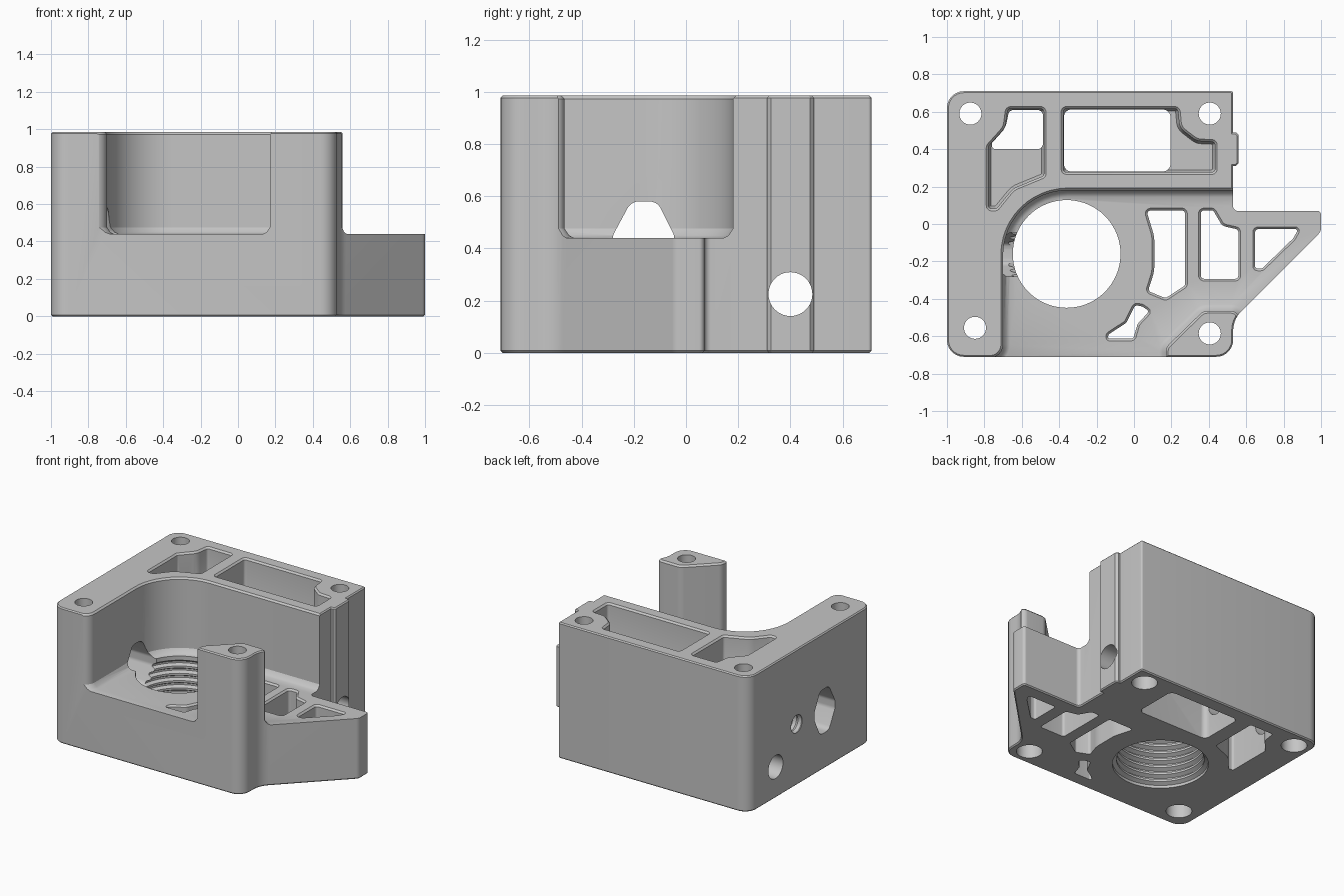
import bpy, bmesh, math
from mathutils import Vector

if "Cube" in bpy.data.objects:
    bpy.data.objects.remove(bpy.data.objects["Cube"])

H, FLOOR = 0.985, 0.44

grey = bpy.data.materials.new("plain grey")
grey.use_nodes = True
grey.diffuse_color = (0.56, 0.56, 0.56, 1)
grey.node_tree.nodes["Principled BSDF"].inputs["Base Color"].default_value = (0.56, 0.56, 0.56, 1)


def rounded(points, radius=0.03, seg=7):
    """Closed outline with rounded corners; a point may carry its own radius."""
    ps = [Vector(p[:2]) for p in points]
    n, out = len(ps), []
    if sum(ps[i - 1].cross(ps[i]) for i in range(n)) < 0:
        ps, points = ps[::-1], points[::-1]
    for i, p in enumerate(ps):
        r = points[i][2] if len(points[i]) > 2 else radius
        a, b = ps[i - 1] - p, ps[(i + 1) % n] - p
        half = a.angle(b) / 2
        if r == 0 or half > 1.55:
            out.append(p)
            continue
        t = min(r / math.tan(half), 0.48 * a.length, 0.48 * b.length)
        r = t * math.tan(half)
        c = p + (a.normalized() + b.normalized()).normalized() * r / math.sin(half)
        v1, v2 = p + a.normalized() * t - c, p + b.normalized() * t - c
        ang = v1.angle(v2)
        for k in range(seg + 1):
            f = k / seg
            out.append(c + (v1 * math.sin((1 - f) * ang) + v2 * math.sin(f * ang)) / math.sin(ang))
    return out


def inset(ring, d):
    """Move an outline inward by d (outward when negative)."""
    out = []
    for i, p in enumerate(ring):
        e1 = (p - ring[i - 1]).normalized()
        e2 = (ring[(i + 1) % len(ring)] - p).normalized()
        n1, n2 = Vector((-e1.y, e1.x)), Vector((-e2.y, e2.x))
        out.append(p + (n1 + n2) * d / (1 + n1.dot(n2)))
    return out


def circle(u, v, r, n=40):
    return [Vector((u + r * math.cos(k * math.tau / n), v + r * math.sin(k * math.tau / n))) for k in range(n)]


def stack(name, rings, along_x=False):
    """Skin a list of (height, outline) rings into a closed solid."""
    bm = bmesh.new()
    loops = [[bm.verts.new((w, p.x, p.y) if along_x else (p.x, p.y, w)) for p in ring] for w, ring in rings]
    n = len(loops[0])
    for lo, hi in zip(loops, loops[1:]):
        for i in range(n):
            bm.faces.new((lo[i], lo[(i + 1) % n], hi[(i + 1) % n], hi[i]))
    bm.faces.new(loops[0][::-1])
    bm.faces.new(loops[-1])
    mesh = bpy.data.meshes.new(name)
    bm.to_mesh(mesh)
    bm.free()
    mesh.materials.append(grey)
    ob = bpy.data.objects.new(name, mesh)
    bpy.context.collection.objects.link(ob)
    return ob


def layers(outline, *steps):
    return [(z, inset(outline, d) if d else outline) for z, d in steps]


# Main block with the side wing and guide rail in one outline
outline = rounded([
    (-1, -0.71, 0.09), (0.53, -0.71, 0.09), (0.53, -0.51, 0.15), (1, -0.04, 0.05),
    (1, 0.07, 0.02), (0.53, 0.07, 0.025), (0.53, 0.31, 0), (0.545, 0.31, 0),
    (0.56, 0.325, 0), (0.56, 0.475, 0), (0.545, 0.49, 0), (0.53, 0.49, 0),
    (0.53, 0.71, 0.012), (-1, 0.71, 0.09)])
body = stack("housing_block", layers(outline, (0, 0.008), (0.008, 0), (H - 0.008, 0), (H, 0.008)))
cutters = []


def cut(*args, **kw):
    ob = stack("cutter", *args, **kw)
    ob.hide_render = True
    cutters.append(ob)


# Open bay around the corner post, with filleted floor
bay = rounded([
    (-0.85, -1, 0), (-0.85, -0.715, 0), (-0.70, -0.715, 0.07), (-0.70, 0.18, 0.345), (1.3, 0.18, 0),
    (1.3, -1, 0), (0.56, -1, 0), (0.56, -0.465, 0.04), (0.37, -0.465, 0.06),
    (0.17, -0.66, 0.06), (0.17, -1, 0)], seg=12)
cut(layers(bay, (FLOOR, 0.036), (FLOOR + 0.01, 0.017), (FLOOR + 0.036, 0), (H - 0.012, 0), (H + 0.01, -0.022)))

# Lightening holes through the floor
floor_holes = [
    [(0.05, 0.085), (0.285, 0.085), (0.285, -0.335), (0.17, -0.41),
     (0.06, -0.365), (0.097, -0.25, 0.2), (0.097, -0.07, 0.2)],
    [(0.345, 0.085), (0.43, 0.085), (0.48, 0), (0.57, -0.02), (0.57, -0.305), (0.345, -0.305)],
    [(0.635, -0.015), (0.9, -0.015), (0.86, -0.085), (0.69, -0.25), (0.635, -0.25)],
    [(-0.15, -0.625), (0.005, -0.625), (0.03, -0.54), (0.1, -0.465), (0.05, -0.43),
     (0, -0.42), (-0.05, -0.52), (-0.15, -0.585)]]
for pts in floor_holes:
    cut(layers(rounded(pts), (-0.02, 0.012), (FLOOR - 0.012, 0.012), (FLOOR + 0.01, -0.01)))

# Pockets in the tall back wall
left_pocket = [(-0.79, 0.07), (-0.73, 0.07), (-0.64, 0.18, 0.1), (-0.47, 0.25), (-0.47, 0.628),
               (-0.685, 0.628), (-0.70, 0.52, 0.08), (-0.79, 0.42)]
right_pocket = [(-0.39, 0.265), (0.445, 0.265), (0.445, 0.45), (0.34, 0.455, 0.06),
                (0.255, 0.52, 0.06), (0.245, 0.628), (-0.39, 0.628)]
for pts, z in ((left_pocket, 0.56), (right_pocket, FLOOR - 0.01)):
    cut(layers(rounded(pts), (z, 0.025), (z + 0.025, 0.012), (H - 0.012, 0.012), (H + 0.01, -0.01)))
cut(layers(rounded(left_pocket), (-0.02, 0.014), (0.33, 0.014)))
cut(layers(rounded([(-0.76, 0.40), (-0.487, 0.40), (-0.487, 0.61), (-0.668, 0.61),
                    (-0.685, 0.52, 0.08), (-0.76, 0.44)]), (0.2, 0), (0.7, 0)))
cut(layers(rounded([(-0.375, 0.281), (0.195, 0.281), (0.195, 0.612), (-0.375, 0.612)], 0.04), (-0.02, 0), (0.6, 0)))

# Corner bolt holes with counterbores underneath
for x, y in ((-0.875, 0.59), (0.405, 0.59), (-0.85, -0.555), (0.405, -0.585)):
    cut([(z, circle(x, y, r)) for z, r in ((-0.02, 0.085), (0.15, 0.085), (0.152, 0.059), (1.1, 0.059))])

# Large threaded bore
bore = [(-0.02, 0.315), (0.02, 0.315)]
for k in range(7):
    z = 0.035 + 0.053 * k
    bore += [(z, 0.288), (z + 0.015, 0.288), (z + 0.026, 0.315), (z + 0.038, 0.315)]
bore += [(0.41, 0.288), (0.6, 0.288)]
cut([(z, circle(-0.36, -0.16, r, 72)) for z, r in bore])

# Cross hole through the rail and back pockets
cut([(x, circle(0.4, 0.225, 0.084)) for x in (-1.1, 1.1)], along_x=True)

# Small threaded hole in the left wall
cut([(-1.05 + 0.02 * k, circle(0.16, 0.445, 0.07 if k % 2 else 0.058, 28)) for k in range(24)], along_x=True)

# Side port from the left wall into the bore
port = rounded([(-0.28, 0.45), (-0.21, 0.58), (-0.11, 0.58), (-0.045, 0.45),
                (-0.045, 0.39), (-0.11, 0.26), (-0.21, 0.26), (-0.28, 0.39)], 0.05)
cut(layers(port, (-1.1, 0), (-0.62, 0)), along_x=True)

# Carve everything out and tidy up
bpy.ops.object.select_all(action='DESELECT')
bpy.context.view_layer.objects.active = body
body.select_set(True)
for ob in cutters:
    mod = body.modifiers.new("carve", 'BOOLEAN')
    mod.operation = 'DIFFERENCE'
    mod.solver = 'EXACT'
    mod.object = ob
    bpy.ops.object.modifier_apply(modifier=mod.name)
for ob in cutters:
    bpy.data.objects.remove(ob)
bpy.ops.object.shade_smooth_by_angle(angle=math.radians(30))
